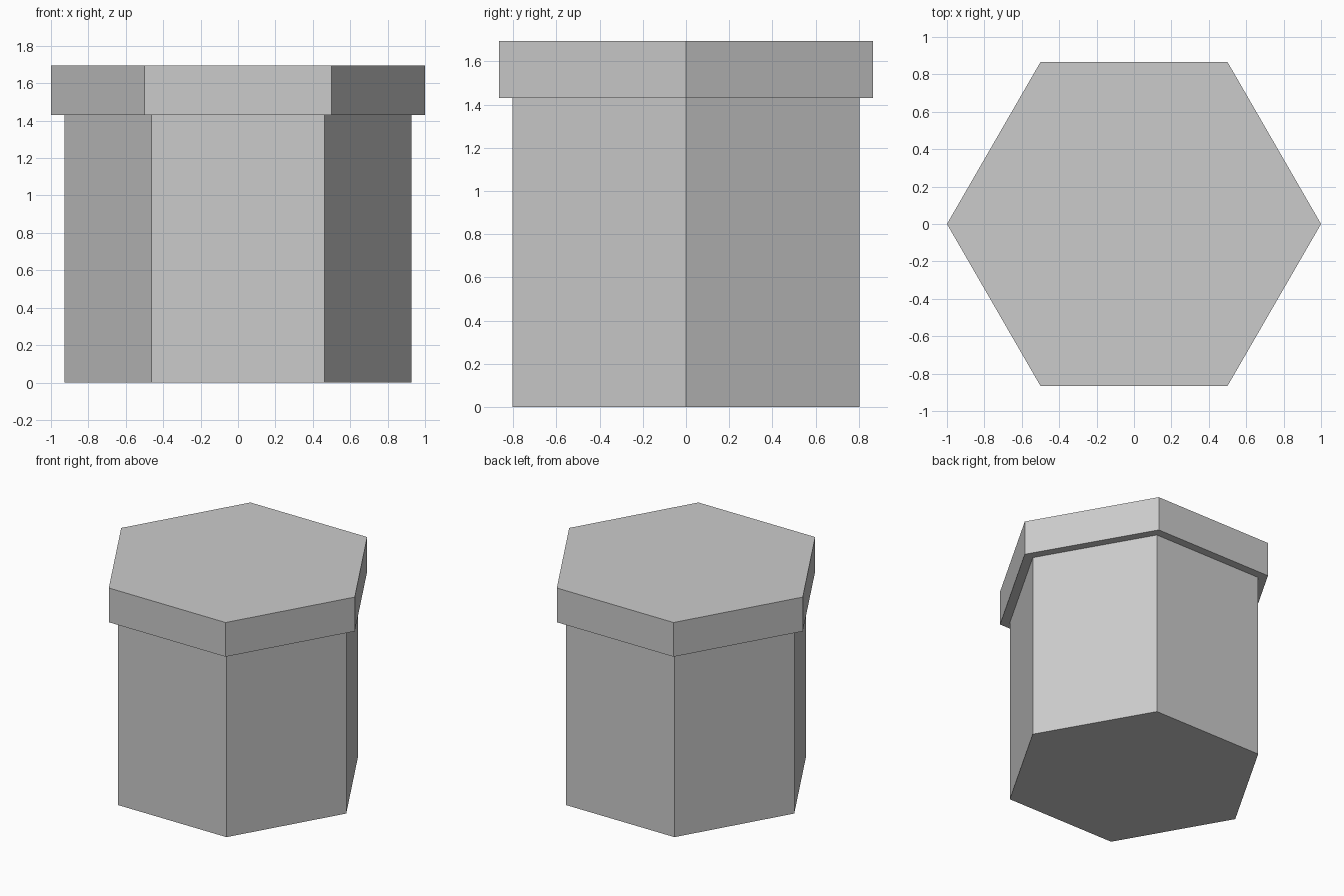
import bpy
from math import cos, sin, tau

# Remove the default cube
cube = bpy.data.objects.get("Cube")
if cube:
    bpy.data.objects.remove(cube, do_unlink=True)

# Single flat colour
grey = bpy.data.materials.new("light_grey")
grey.use_nodes = True
colour = (0.6, 0.6, 0.6, 1)
grey.diffuse_color = colour
grey.node_tree.nodes["Principled BSDF"].inputs["Base Color"].default_value = colour

SIDES = 6


def prism(name, radius, bottom, top):
    """Closed flat-sided prism with corners on the x axis."""
    ring = [(radius * cos(tau * i / SIDES), radius * sin(tau * i / SIDES))
            for i in range(SIDES)]
    verts = [(x, y, z) for z in (bottom, top) for x, y in ring]
    faces = [tuple(reversed(range(SIDES))), tuple(range(SIDES, 2 * SIDES))]
    for i in range(SIDES):
        j = (i + 1) % SIDES
        faces.append((i, j, j + SIDES, i + SIDES))
    mesh = bpy.data.meshes.new(name)
    mesh.from_pydata(verts, [], faces)
    mesh.materials.append(grey)
    obj = bpy.data.objects.new(name, mesh)
    bpy.context.collection.objects.link(obj)
    return obj


# Hexagonal column with a wider slab on top
prism("column_body", 0.927, 0, 1.43)
prism("top_slab", 1.0, 1.43, 1.695)
